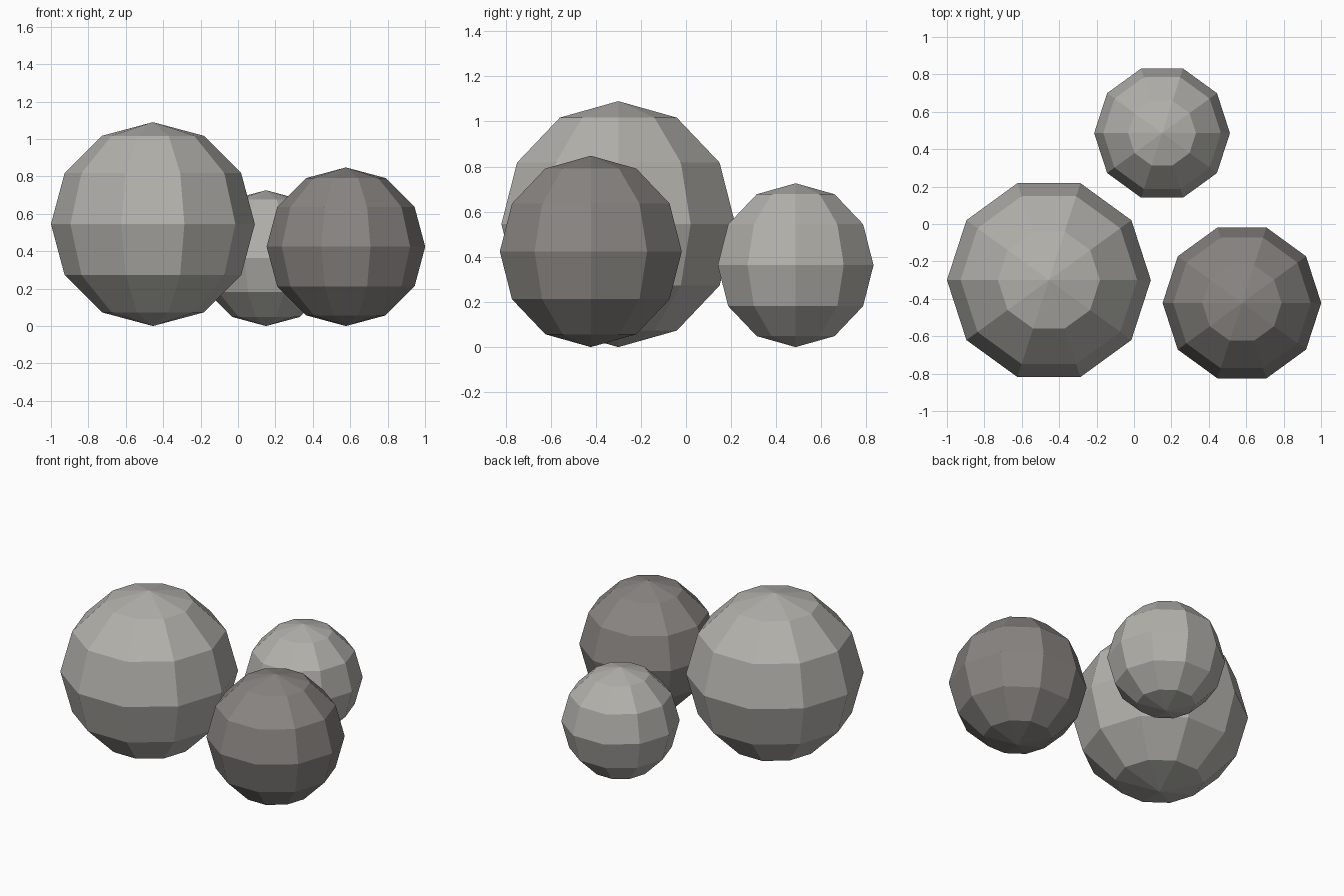
import bpy
import bmesh
from math import sin, cos, pi
from mathutils import Vector

SEGMENTS, RINGS = 10, 6

cube = bpy.data.objects.get("Cube")
if cube:
    bpy.data.objects.remove(cube, do_unlink=True)


def make_material(name, rgb):
    mat = bpy.data.materials.new(name)
    mat.use_nodes = True
    color = (*rgb, 1.0)
    mat.diffuse_color = color
    bsdf = next(n for n in mat.node_tree.nodes if n.type == "BSDF_PRINCIPLED")
    bsdf.inputs["Base Color"].default_value = color
    bsdf.inputs["Roughness"].default_value = 0.9
    return mat


def make_boulder(name, x, y, radius, mat):
    """Faceted ball resting on the ground: a half circle spun about z."""
    bm = bmesh.new()
    angles = [pi * i / RINGS for i in range(RINGS + 1)]
    verts = [bm.verts.new((radius * sin(a), 0, -radius * cos(a))) for a in angles]
    edges = [bm.edges.new(pair) for pair in zip(verts, verts[1:])]
    bmesh.ops.spin(bm, geom=verts + edges, cent=(0, 0, 0), axis=(0, 0, 1),
                   angle=2 * pi, steps=SEGMENTS)
    bmesh.ops.remove_doubles(bm, verts=bm.verts[:], dist=0.001)
    bmesh.ops.recalc_face_normals(bm, faces=bm.faces[:])
    mesh = bpy.data.meshes.new(name)
    bm.to_mesh(mesh)
    bm.free()
    mesh.materials.append(mat)
    obj = bpy.data.objects.new(name, mesh)
    obj.location = Vector((x, y, radius))
    bpy.context.collection.objects.link(obj)
    return obj


light_stone = make_material("light_stone", (0.45, 0.44, 0.41))
dark_stone = make_material("dark_stone", (0.25, 0.235, 0.222))

# Three boulders of decreasing size
make_boulder("large_boulder", -0.455, -0.30, 0.545, light_stone)
make_boulder("medium_boulder", 0.577, -0.422, 0.424, dark_stone)
make_boulder("small_boulder", 0.15, 0.486, 0.363, light_stone)
